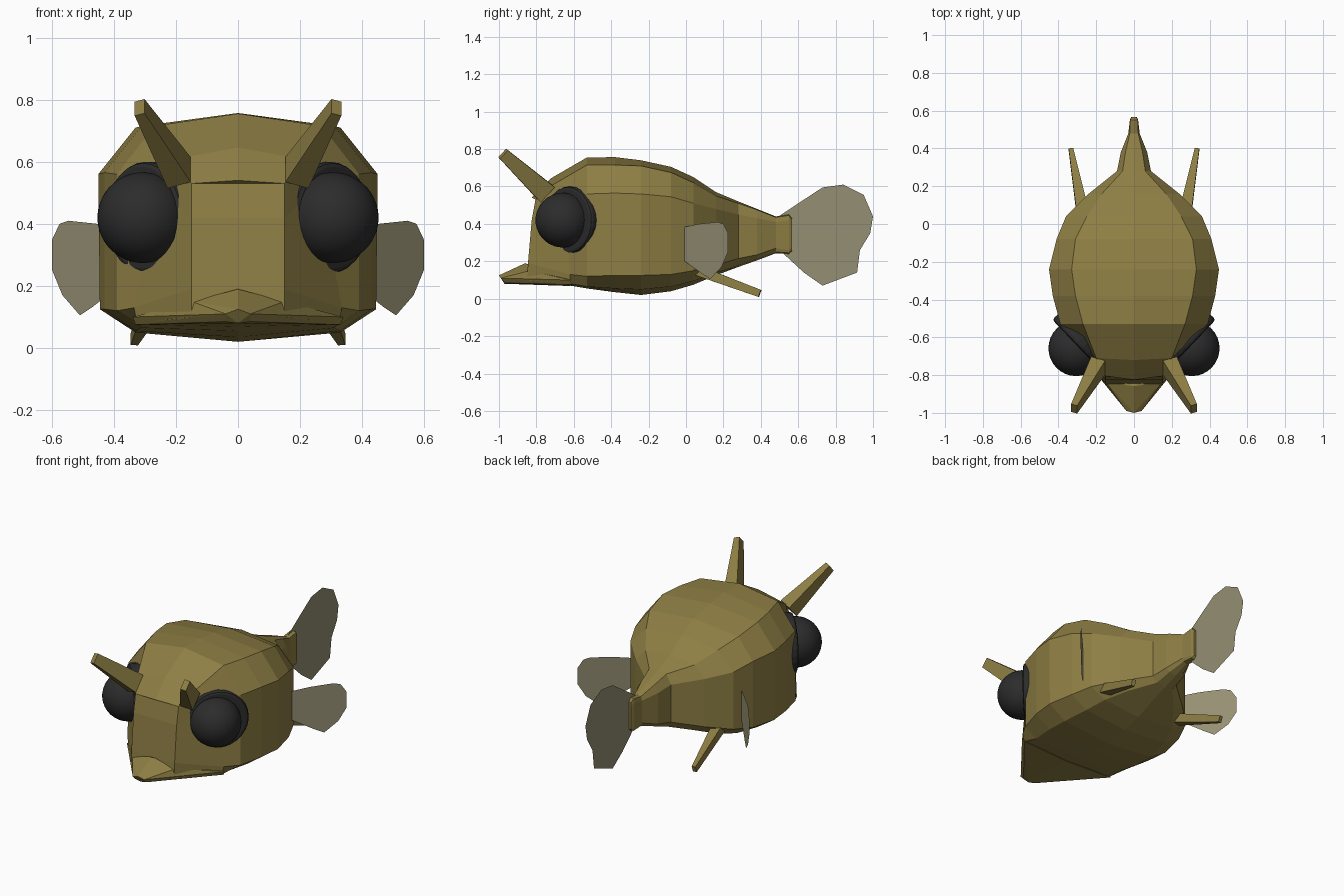
import bpy, bmesh, math
from mathutils import Vector

if "Cube" in bpy.data.objects:
    bpy.data.objects.remove(bpy.data.objects["Cube"])


def material(name, rgb):
    m = bpy.data.materials.new(name)
    m.diffuse_color = (*rgb, 1)
    m.use_nodes = True
    m.node_tree.nodes["Principled BSDF"].inputs["Base Color"].default_value = m.diffuse_color
    return m


OLIVE = material("olive_skin", (0.27, 0.21, 0.058))
FIN = material("pale_fin", (0.30, 0.275, 0.17))
BLACK = material("eye_black", (0.025, 0.025, 0.026))


def make(name, bm, mat, smooth=False):
    bmesh.ops.recalc_face_normals(bm, faces=bm.faces)
    me = bpy.data.meshes.new(name)
    bm.to_mesh(me)
    bm.free()
    me.materials.append(mat)
    for p in me.polygons:
        p.use_smooth = smooth
    ob = bpy.data.objects.new(name, me)
    bpy.context.collection.objects.link(ob)
    return ob


def plate(name, points, mat):
    bm = bmesh.new()
    bm.faces.new([bm.verts.new(p) for p in points])
    return make(name, bm, mat)


def hull(name, points, mat):
    bm = bmesh.new()
    verts = [bm.verts.new(p) for p in points]
    bmesh.ops.convex_hull(bm, input=verts)
    bmesh.ops.dissolve_limit(bm, angle_limit=0.02, verts=bm.verts, edges=bm.edges)
    return make(name, bm, mat)


def spike(name, base, tip, r1, r2):
    # four-sided tapered spine between two points
    base, tip = Vector(base), Vector(tip)
    axis = (tip - base).normalized()
    side = Vector((1, 0, 0))
    side = (side - axis * side.dot(axis)).normalized()
    up = axis.cross(side)
    pts = []
    for c, (a, b) in ((base, r1), (tip, r2)):
        pts += [c + side * a * i + up * b * j for i in (-1, 1) for j in (-1, 1)]
    return hull(name, pts, OLIVE)


# Body: half cross-sections from the top centre to the bottom centre
halves = [
    # face
    [(0, -.825, .54), (.15, -.805, .53), (.15, -.825, .42),
     (.15, -.845, .19), (.15, -.85, .10), (0, -.87, .09)],
    # brow and cheeks
    [(0, -.72, .645), (.20, -.71, .61), (.26, -.64, .52),
     (.335, -.62, .13), (.325, -.62, .08), (0, -.62, .07)],
]
# y, top z, shoulder x z, upper side x z, lower side x z, belly x z, bottom z
sections = [
    (-.53, .755, .27, .715, .39, .56, .39, .12, .31, .065, .055),
    (-.38, .757, .31, .715, .43, .565, .43, .125, .33, .055, .035),
    (-.24, .740, .33, .71, .45, .56, .445, .125, .33, .05, .02),
    (-.08, .705, .31, .675, .41, .545, .41, .13, .30, .065, .04),
    (.04, .650, .25, .62, .36, .51, .36, .15, .26, .095, .075),
    (.16, .570, .17, .55, .24, .48, .24, .18, .17, .14, .125),
    (.28, .520, .06, .51, .09, .45, .09, .215, .06, .18, .17),
    (.38, .480, .045, .475, .07, .43, .07, .235, .045, .215, .205),
    (.48, .440, .022, .435, .03, .41, .03, .27, .022, .25, .243),
    (.55, .450, .02, .445, .022, .42, .022, .26, .02, .245, .24),
    (.567, .430, .012, .425, .015, .40, .015, .28, .012, .26, .255),
]
for y, zt, xs, zs, xu, zu, xl, zl, xc, zc, zb in sections:
    halves.append([(0, y, zt), (xs, y, zs), (xu, y, zu),
                   (xl, y, zl), (xc, y, zc), (0, y, zb)])

bm = bmesh.new()
rings = []
for h in halves:
    pts = h + [(-x, y, z) for x, y, z in h[-2:0:-1]]
    rings.append([bm.verts.new(p) for p in pts])
n = len(rings[0])
for a, b in zip(rings, rings[1:]):
    for i in range(n):
        j = (i + 1) % n
        bm.faces.new((a[i], a[j], b[j], b[i]))
for r in (rings[0], rings[-1]):
    bm.faces.new((r[0], r[1], r[-1]))
    for i in range(1, 4):
        bm.faces.new((r[i], r[i + 1], r[n - i - 1], r[n - i]))
    bm.faces.new((r[4], r[5], r[6]))
make("body", bm, OLIVE)

# Jutting lower lip
lip = [(0, -.86, .19), (0, -1, .125), (0, -.97, .08), (0, -.62, .068)]
for s in (-1, 1):
    lip += [(s * .15, -.835, .15), (s * .34, -.62, .10), (s * .04, -.99, .11),
            (s * .04, -.965, .085), (s * .33, -.61, .075)]
hull("lower_lip", lip, OLIVE)

# Tail fin
tail = [(.48, .43), (.60, .51), (.73, .595), (.84, .61), (.95, .555), (1, .44),
        (.985, .35), (.93, .26), (.915, .14), (.73, .07), (.63, .14), (.50, .26)]
plate("tail_fin", [(0, y, z) for y, z in tail], FIN)

# Side fin outline as y, z; the fin sweeps outwards with y
side_fin = [(-.025, .38), (.07, .40), (.17, .41), (.20, .40), (.225, .35),
            (.225, .25), (.19, .17), (.13, .105), (.09, .13), (-.02, .21)]

for s, side in ((-1, "left"), (1, "right")):
    plate(side + "_side_fin", [(s * (.387 + .94 * y), y, z) for y, z in side_fin], FIN)
    spike(side + "_horn", (s * .19, -.75, .565), (s * .317, -.978, .775),
          (.04, .055), (.017, .031))
    spike(side + "_belly_fin", (s * .27, .05, .155), (s * .334, .395, .028),
          (.033, .028), (.012, .02))

    # Eye: rim disc on the cheek with a ball in it
    axis = Vector((s * .72, -.69, 0))
    rot = axis.to_track_quat('Z', 'Y').to_matrix().to_4x4()
    bm = bmesh.new()
    bmesh.ops.create_cone(bm, cap_ends=True, segments=28, radius1=.18,
                          radius2=.18, depth=.07)
    rim = [e for e in bm.edges if all(v.co.z > 0 for v in e.verts)]
    bmesh.ops.bevel(bm, geom=rim, offset=.016, segments=2, affect='EDGES', profile=.5)
    bmesh.ops.transform(bm, matrix=rot, verts=bm.verts)
    bmesh.ops.translate(bm, vec=Vector((s * .283, -.612, .42)), verts=bm.verts)
    make(side + "_eye_rim", bm, BLACK)

    bm = bmesh.new()
    bmesh.ops.create_uvsphere(bm, u_segments=28, v_segments=16, radius=.147)
    bmesh.ops.transform(bm, matrix=rot, verts=bm.verts)
    bmesh.ops.translate(bm, vec=Vector((s * .306, -.658, .42)), verts=bm.verts)
    make(side + "_eye_ball", bm, BLACK, smooth=True)
